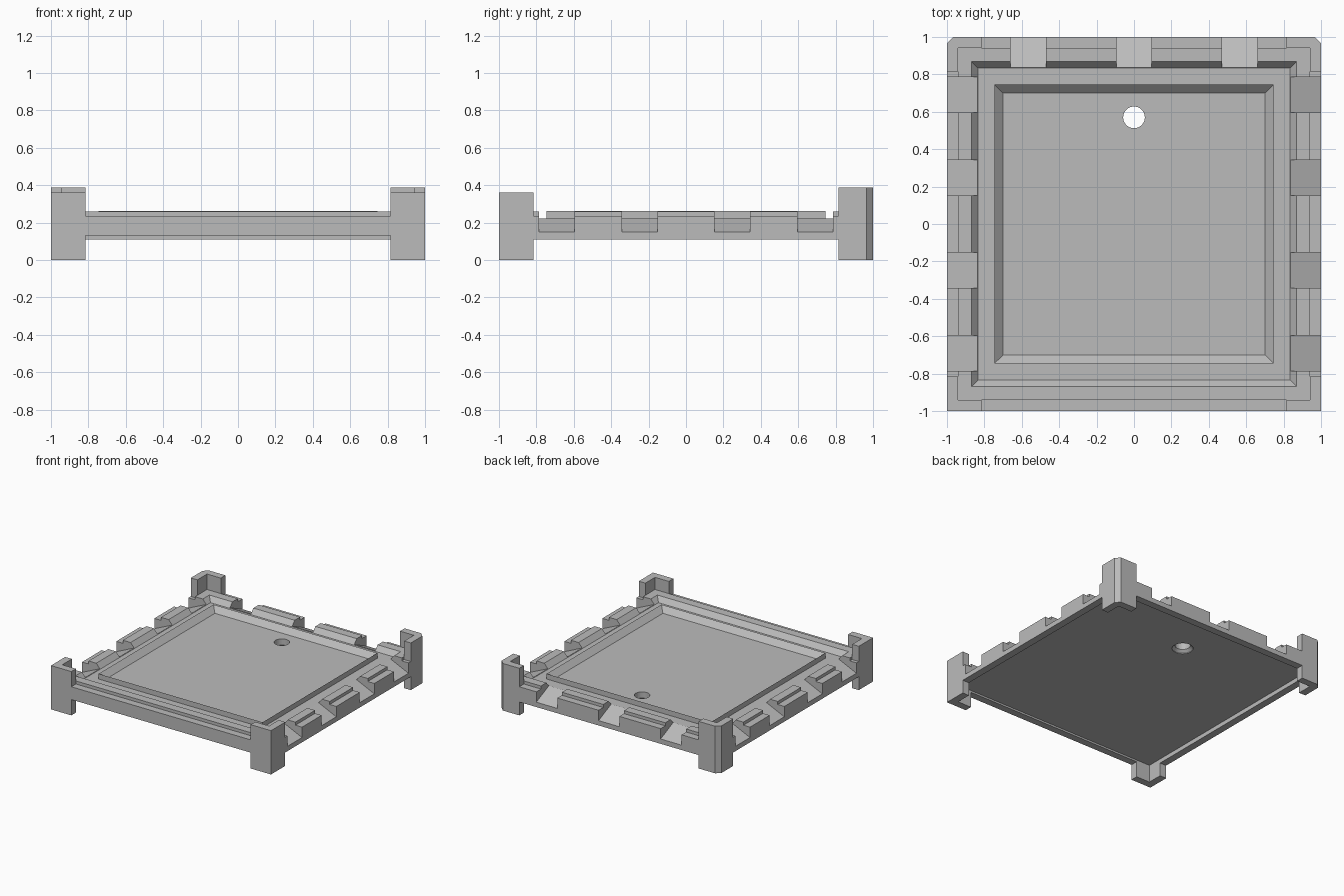
import bpy, bmesh, math

if "Cube" in bpy.data.objects:
    bpy.data.objects.remove(bpy.data.objects["Cube"])

grey = bpy.data.materials.new("plain_grey")
grey.diffuse_color = (0.5, 0.5, 0.5, 1)
grey.use_nodes = True
grey.node_tree.nodes["Principled BSDF"].inputs["Base Color"].default_value = grey.diffuse_color

CHAMFER = 0.035   # cut on the two back corners
ARM = 0.815       # where each corner post's arms end
WALL = 0.94       # inner face of the outer wall


def finish(bm, name):
    bmesh.ops.remove_doubles(bm, verts=bm.verts[:], dist=1e-5)
    bmesh.ops.recalc_face_normals(bm, faces=bm.faces[:])
    mesh = bpy.data.meshes.new(name)
    bm.to_mesh(mesh)
    bm.free()
    mesh.materials.append(grey)
    ob = bpy.data.objects.new(name, mesh)
    bpy.context.collection.objects.link(ob)
    return ob


def loft(bm, rings):
    """Skin a stack of equal-length point loops and cap both ends."""
    loops = [[bm.verts.new(p) for p in ring] for ring in rings]
    n = len(loops[0])
    for a, b in zip(loops, loops[1:]):
        for i in range(n):
            j = (i + 1) % n
            bm.faces.new((a[i], a[j], b[j], b[i]))
    bm.faces.new(loops[0][::-1])
    bm.faces.new(loops[-1])


def square_ring(h, z):
    c = CHAMFER if h == 1 else 0
    pts = [(-h, -h), (h, -h)]
    pts += [(h, h - c), (h - c, h), (-h + c, h), (-h, h - c)] if c else [(h, h), (-h, h)]
    return [(x, y, z) for x, y in pts]


def square_loft(bm, profile):
    """Square rings following a profile; outer rings carry the chamfered corners."""
    loops = [[bm.verts.new(p) for p in square_ring(h, z)] for h, z in profile]
    # ring vertices that belong to each of the four corners
    def corners(l):
        if len(l) == 6:
            return [[l[0]], [l[1]], [l[2], l[3]], [l[4], l[5]]]
        return [[v] for v in l]
    for a, b in zip(loops, loops[1:]):
        ca, cb = corners(a), corners(b)
        for i in range(4):
            j = (i + 1) % 4
            bm.faces.new((ca[i][-1], ca[j][0], cb[j][0], cb[i][-1]))
            fill = ca[i] + cb[i][::-1]
            if len(fill) > 2:
                bm.faces.new(fill)
    bm.faces.new(loops[0][::-1])
    bm.faces.new(loops[-1])


# Tray body: underside recess, outer wall, stepped rail, gutter and pocket ridge
bm = bmesh.new()
square_loft(bm, [(WALL, 0.145), (WALL, 0.11), (1, 0.11), (1, 0.235),
                 (WALL, 0.235), (WALL, 0.26), (0.87, 0.26), (0.835, 0.22),
                 (0.745, 0.22), (0.745, 0.263), (0.70, 0.22)])
tray = finish(bm, "tray_body")

# Cutters: sloping drain slots, front wall relief and the drain hole
bm = bmesh.new()
wedge = [(1.05, 0.1274), (0.82, 0.2313), (0.82, 0.4), (1.05, 0.4)]
for s in (-1, 1):
    for lo, hi in ((-0.785, -0.597), (-0.342, -0.152), (0.152, 0.342), (0.597, 0.785)):
        loft(bm, [[(s * u, y, z) for u, z in wedge] for y in (lo, hi)])
for lo, hi in ((-0.66, -0.47), (-0.094, 0.094), (0.47, 0.66)):
    loft(bm, [[(x, u, z) for u, z in wedge] for x in (lo, hi)])
loft(bm, [[(x, y, z) for x, y in ((-ARM, -1.05), (ARM, -1.05), (ARM, -0.9), (-ARM, -0.9))]
          for z in (0.05, 0.13)])
loft(bm, [[(r * math.cos(t * math.tau / 32), 0.57 + r * math.sin(t * math.tau / 32), z)
           for t in range(32)]
          for r, z in ((0.08, 0.1), (0.08, 0.15), (0.058, 0.17), (0.058, 0.3))])
cutter = finish(bm, "slot_cutter")
cutter.hide_render = True

mod = tray.modifiers.new("slots", 'BOOLEAN')
mod.operation = 'DIFFERENCE'
mod.solver = 'EXACT'
mod.object = cutter
bpy.context.view_layer.objects.active = tray
bpy.ops.object.modifier_apply(modifier=mod.name)
bpy.data.objects.remove(cutter)

# L-shaped corner posts: a foot below the wall and a stacking guide above it
for sx, side in ((-1, "left"), (1, "right")):
    for sy, end in ((-1, "front"), (1, "back")):
        tip = [(1, 1)] if sy < 0 else [(1 - CHAMFER, 1), (1, 1 - CHAMFER)]
        outline = [(ARM, 1)] + tip + [(1, ARM), (WALL, ARM), (WALL, WALL), (ARM, WALL)]
        top = 0.36 if sy < 0 else 0.387
        for part, z0, z1 in (("foot", 0, 0.11), ("guide", 0.235, top)):
            bm = bmesh.new()
            loft(bm, [[(sx * x, sy * y, z) for x, y in outline] for z in (z0, z1)])
            finish(bm, f"{end}_{side}_corner_{part}")
